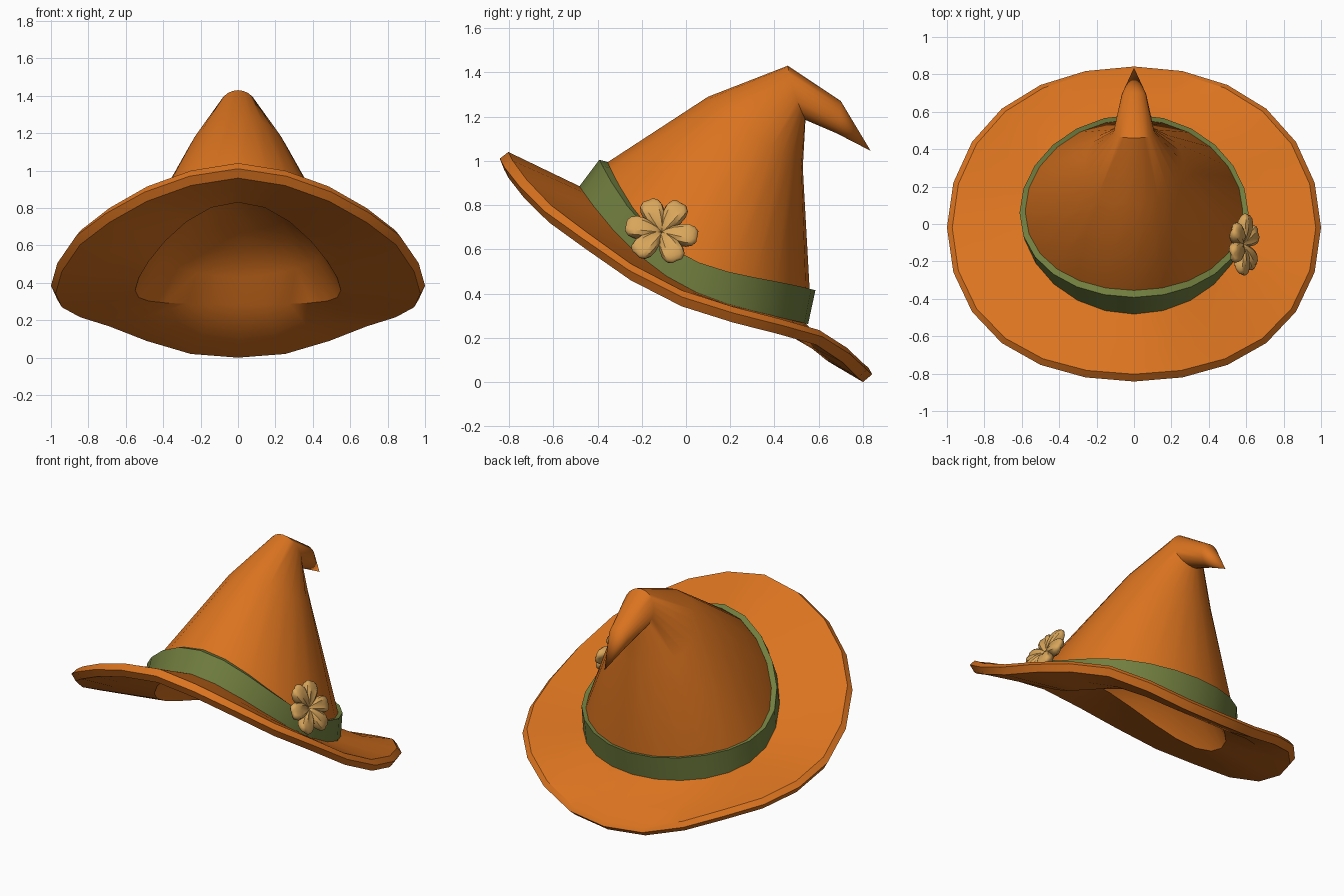
import bpy, bmesh, math
from mathutils import Matrix, Vector

if "Cube" in bpy.data.objects:
    bpy.data.objects.remove(bpy.data.objects["Cube"])

N = 24  # sides of every ring


def material(name, col):
    m = bpy.data.materials.new(name)
    m.diffuse_color = (*col, 1)
    m.use_nodes = True
    m.node_tree.nodes["Principled BSDF"].inputs["Base Color"].default_value = m.diffuse_color
    return m


ORANGE = material("orange felt", (0.70, 0.172, 0.014))
GREEN = material("olive green", (0.165, 0.21, 0.05))
TAN = material("tan", (0.69, 0.38, 0.105))


def ring(w, front, side, back, d=0.0):
    """Closed loop through front, side and back (y, z) points; d adds a sag to z."""
    def coef(f, s, b):
        return (f + 2 * s + b) / 4, (f - b) / 2, (f + b - 2 * s) / 4
    cy = coef(front[0], side[0], back[0])
    cz = coef(front[1] - d, side[1], back[1] + d)
    pts = []
    for i in range(N):
        t = 2 * math.pi * i / N
        y = cy[0] + cy[1] * math.cos(t) + cy[2] * math.cos(2 * t)
        z = cz[0] + cz[1] * math.cos(t) + cz[2] * math.cos(2 * t) + d * math.cos(3 * t)
        pts.append((w * math.sin(t), y, z))
    return pts


# height of the brim edge from front to back, every 15 degrees
RIM_Z = [1.01, .97, .885, .77, .65, .505, .385, .31, .255, .205, .125, .055, .035]


def rim(w, yf, yb, dz_front, dz_back):
    pts = ring(w, (yf, dz_front), (-0.02, (dz_front + dz_back) / 2), (yb, dz_back))
    out = []
    for i, (x, y, dz) in enumerate(pts):
        t = 2 * math.pi * i / N
        y += .022 * (math.cos(3 * t) - math.cos(t))  # slightly squared outline
        out.append((x, y, max(0, RIM_Z[min(i, N - i)] + dz)))
    return out


def mix(a, b, back_sag):
    """Ring halfway between two others, sagging towards the back."""
    out = []
    for i, (p, q) in enumerate(zip(a, b)):
        m = (Vector(p) + Vector(q)) / 2
        m.z -= back_sag * max(0, -math.cos(2 * math.pi * i / N)) ** 2
        out.append(m)
    return out


def finish(bm, name, mat, angle):
    bmesh.ops.recalc_face_normals(bm, faces=bm.faces)
    me = bpy.data.meshes.new(name)
    bm.to_mesh(me)
    bm.free()
    me.materials.append(mat)
    ob = bpy.data.objects.new(name, me)
    bpy.context.collection.objects.link(ob)
    bpy.ops.object.select_all(action='DESELECT')
    ob.select_set(True)
    bpy.context.view_layer.objects.active = ob
    bpy.ops.object.shade_smooth_by_angle(angle=math.radians(angle))
    return ob


def loft(name, rings, mat, start=None, end=None, closed=False, angle=35):
    bm = bmesh.new()
    vs = [[bm.verts.new(p) for p in r] for r in rings]
    pairs = list(zip(vs, vs[1:]))
    if closed:
        pairs.append((vs[-1], vs[0]))
    for a, b in pairs:
        for i in range(N):
            j = (i + 1) % N
            bm.faces.new((a[i], a[j], b[j], b[i]))
    for tip, r in ((start, vs[0]), (end, vs[-1])):
        if tip:
            v = bm.verts.new(tip)
            for i in range(N):
                bm.faces.new((r[i], r[(i + 1) % N], v))
    return finish(bm, name, mat, angle)


# hat body: shallow domed hollow, underside, brim edge, brim top, crown, drooping tip
opening = ring(.55, (-.41, .83), (.05, .36), (.49, .283), .02)
rim_low = rim(.975, -.822, .80, -.05, -.035)
rim_top = rim(.972, -.803, .825, .03, .03)
base = ring(.59, (-.46, .875), (.05, .405), (.54, .265), .02)
loft("hat_body", [
    ring(.25, (-.09, .85), (.12, .69), (.33, .58)),
    ring(.44, (-.28, .88), (.08, .56), (.45, .43), .02),
    opening,
    mix(opening, rim_low, .05),
    rim_low,
    rim(1.0, -.842, .842, 0, 0),
    rim_top,
    mix(rim_top, base, .03),
    base,
    ring(.585, (-.36, .99), (.07, .525), (.56, .40), .025),
    ring(.262, (.10, 1.29), (.33, 1.10), (.528, .97)),
    ring(.11, (.46, 1.43), (.49, 1.31), (.54, 1.185)),
    ring(.065, (.70, 1.27), (.695, 1.20), (.68, 1.125)),
], ORANGE, start=(0, .14, .74), end=(0, .835, 1.045))

# ribbon around the base of the crown
loft("hat_band", [
    ring(.575, (-.44, .875), (.05, .405), (.53, .27), .02),
    ring(.605, (-.482, .885), (.05, .40), (.552, .262), .02),
    ring(.612, (-.392, 1.005), (.06, .54), (.585, .415), .025),
    ring(.58, (-.355, .995), (.06, .535), (.555, .41), .025),
], GREEN, closed=True)

# flower pinned on the right side of the band
frame = Matrix(((0, -.42, .905, .575), (1, 0, 0, -.11), (0, .905, .42, .675), (0, 0, 0, 1)))
bm = bmesh.new()
for deg in (112, 57, -10, -65, -135, 170):
    made = bmesh.ops.create_uvsphere(bm, u_segments=12, v_segments=8, radius=1)["verts"]
    turn = frame @ Matrix.Rotation(math.radians(deg), 4, 'Z')
    for v in made:
        lat, thick, ln = v.co
        t = (ln + 1) / 2
        x = .172 * t - .008 * max(0, 1 - 2 * abs(lat)) * max(0, ln)
        y = lat * .060 * (.45 + .75 * t)
        z = thick * .05 * (.6 + .5 * abs(lat)) + .02 * t
        v.co = turn @ Vector((x, y, z))
finish(bm, "flower", TAN, 40)
